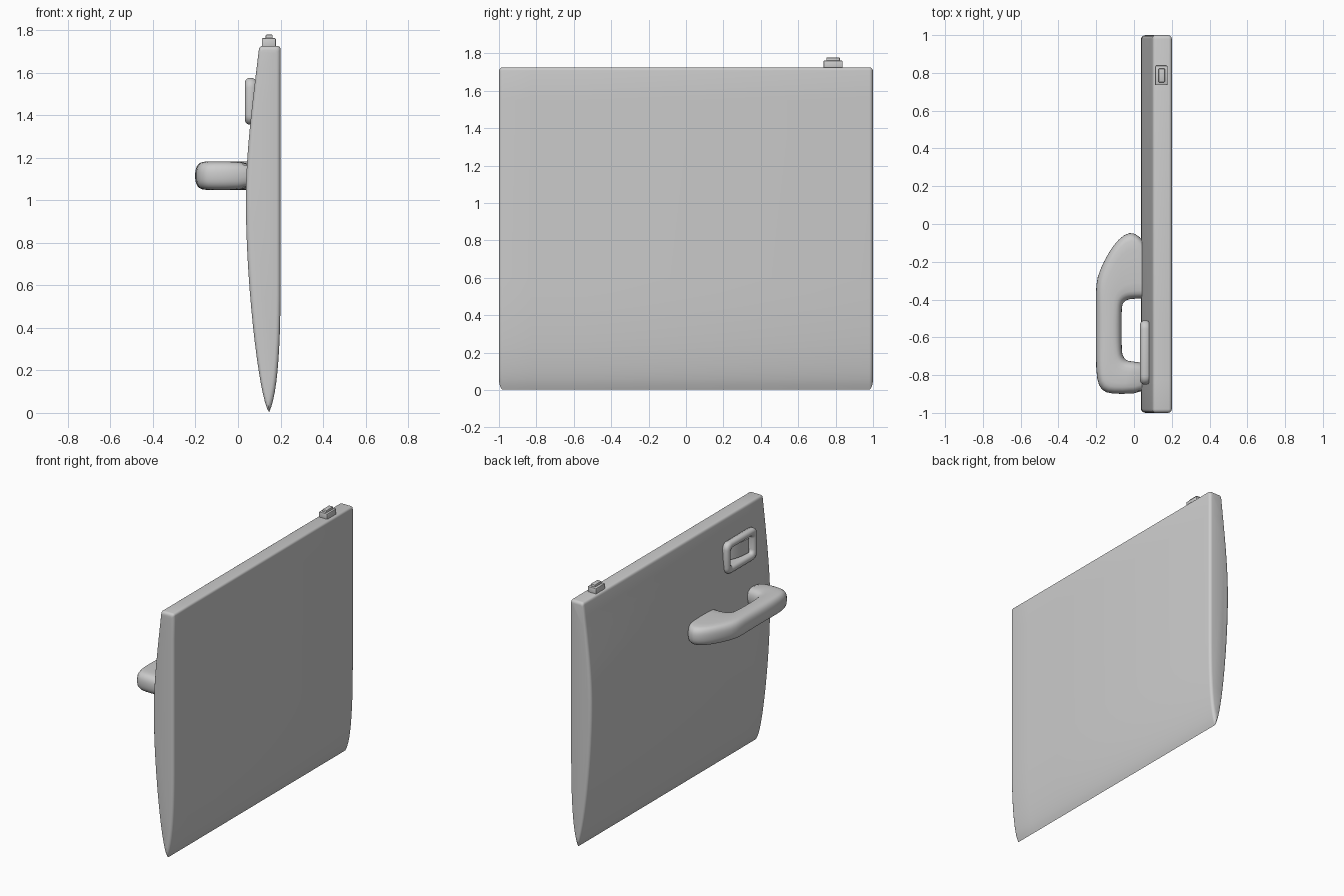
import bpy, bmesh, math
from mathutils import Vector
from mathutils.geometry import interpolate_bezier

if "Cube" in bpy.data.objects:
    bpy.data.objects.remove(bpy.data.objects["Cube"])


def finish(bm, name, angle=35):
    bmesh.ops.recalc_face_normals(bm, faces=bm.faces)
    me = bpy.data.meshes.new(name)
    bm.to_mesh(me)
    bm.free()
    me.shade_smooth()
    me.set_sharp_from_angle(angle=math.radians(angle))
    ob = bpy.data.objects.new(name, me)
    bpy.context.collection.objects.link(ob)
    return ob


def loft(loops, cap_start=True, cap_end=True):
    bm = bmesh.new()
    rings = [[bm.verts.new(p) for p in loop] for loop in loops]
    for a, b in zip(rings, rings[1:]):
        for i in range(len(a)):
            j = (i + 1) % len(a)
            bm.faces.new((a[i], a[j], b[j], b[i]))
    if cap_start:
        bm.faces.new(rings[0])
    if cap_end:
        bm.faces.new(rings[-1])
    return bm


def bezier(a, b, c, d, n):
    return [(p.x, p.y) for p in interpolate_bezier(Vector(a), Vector(b), Vector(c), Vector(d), n)]


def rounded_rect(x0, x1, y0, y1, r, n=6):
    k = r * .45
    return (bezier((x0, y0 + r), (x0, y0 + k), (x0 + k, y0), (x0 + r, y0), n)
            + bezier((x1 - r, y0), (x1 - k, y0), (x1, y0 + k), (x1, y0 + r), n)
            + bezier((x1, y1 - r), (x1, y1 - k), (x1 - k, y1), (x1 - r, y1), n)
            + bezier((x0 + r, y1), (x0 + k, y1), (x0, y1 - k), (x0, y1 - r), n))


def box(name, x, y, z, bevel):
    bm = loft([[(x[0], y[0], h), (x[1], y[0], h), (x[1], y[1], h), (x[0], y[1], h)] for h in z])
    bmesh.ops.bevel(bm, geom=bm.edges[:], offset=bevel, segments=2, affect='EDGES', profile=.5)
    return finish(bm, name)


# door panel: curved side profile lofted along y, ends rounded by shrinking it
TOP = 1.725
prof = bezier((.146, .003), (.10, .06), (.037, .6), (.037, 1.0), 16)
prof += bezier((.037, 1.0), (.037, 1.2), (.06, 1.4), (.098, 1.707), 12)[1:]
prof += bezier((.098, 1.707), (.099, 1.718), (.105, TOP), (.116, TOP), 5)[1:]
prof += bezier((.184, TOP), (.193, TOP), (.2, 1.718), (.2, 1.709), 5)
prof += bezier((.2, .6), (.2, .3), (.185, .08), (.146, .003), 12)[:-1]


def section(y, d):
    s = 1 - d / .07
    return [(.13 + (x - .13) * s, y, 3 * d + z * (TOP - 4 * d) / TOP) for x, z in prof]


R = .02
ends = [(1 - R * (1 - math.cos(t)), R * (1 - math.sin(t)))
        for t in [math.radians(a) for a in (0, 22.5, 45, 67.5, 90)]]
# ends: first entry is the outer cap (full inset), last is the full-size section
loops = [section(-y, d) for y, d in ends]
loops += [section(y, 0) for y in (-.825, -.535)]
loops += [section(y, d) for y, d in reversed(ends)]
bm = loft(loops)
# opening behind the latch
for z in (1.38, 1.55):
    bmesh.ops.bisect_plane(bm, geom=bm.verts[:] + bm.edges[:] + bm.faces[:],
                           plane_co=(0, 0, z), plane_no=(0, 0, 1))
hole = []
for f in bm.faces:
    c = f.calc_center_median()
    if c.x < .12 and -.8 < c.y < -.56 and 1.38 < c.z < 1.55:
        hole.append(f)
bmesh.ops.delete(bm, geom=hole, context='FACES')
finish(bm, "door_panel", 40)

# armrest with pull handle: rounded sections between outer and inner edge curves
outer = [(.08, -.9), (-.08, -.9), (-.15, -.897), (-.19, -.86), (-.202, -.78), (-.202, -.6),
         (-.202, -.42), (-.202, -.315), (-.185, -.25), (-.135, -.15), (-.085, -.08),
         (-.02, -.035), (.03, -.065), (.08, -.12)]
inner = [(.08, -.73), (-.02, -.729), (-.045, -.72), (-.062, -.695), (-.065, -.66), (-.065, -.57),
         (-.065, -.5), (-.065, -.44), (-.058, -.415), (-.035, -.4), (-.01, -.396),
         (.03, -.395), (.055, -.395), (.08, -.395)]
loops = []
for o, i in zip(outer, inner):
    o, i = Vector(o), Vector(i)
    w = (i - o).length
    rect = rounded_rect(0, w, 1.048, 1.182, .05, 4)
    loops.append([(*o.lerp(i, u / w), z) for u, z in rect])
arm = finish(loft(loops), "armrest", 80)
arm.modifiers.new("smooth", 'SUBSURF').levels = 1
arm.modifiers["smooth"].render_levels = 1

# latch surround: rounded ring with a recessed pan, lofted from (inset, depth) pairs
loops = []
for d, x in [(.03, .085), (.006, .08), (0, .068), (0, .05), (.005, .04), (.016, .033), (.03, .033),
             (.041, .04), (.046, .05), (.046, .10), (.055, .12)]:
    rect = rounded_rect(-.85 + d, -.51 - d, 1.355 + d, 1.575 - d, .045 - d * .4)
    loops.append([(x, y, z) for y, z in rect])
finish(loft(loops, cap_start=False), "latch_surround", 45)

# curved latch lever inside the surround
arc = bezier((.115, -.585), (.075, -.62), (.055, -.70), (.055, -.775), 10)
lever = arc + [(x + .014, y) for x, y in reversed(arc)]
finish(loft([[(x, y, z) for x, y in lever] for z in (1.415, 1.515)]), "latch_lever")

# lock button on the top edge
box("lock_base", (.112, .178), (.735, .838), (1.71, 1.762), .006)
box("lock_button", (.13, .163), (.75, .823), (1.75, 1.778), .004)
